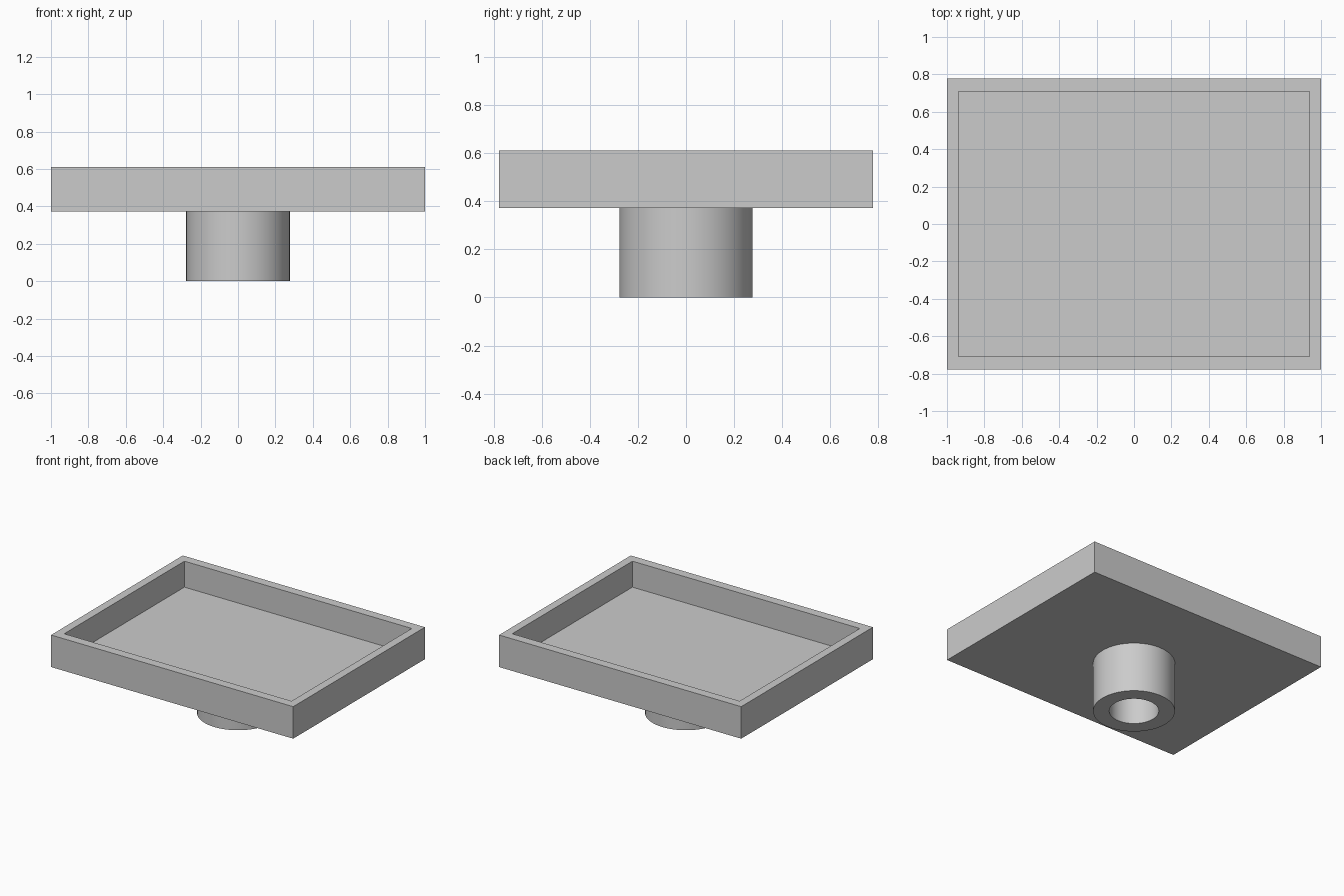
import bpy
import bmesh
import math

if "Cube" in bpy.data.objects:
    bpy.data.objects.remove(bpy.data.objects["Cube"], do_unlink=True)

GREY = (0.6, 0.6, 0.6, 1)
mat = bpy.data.materials.new("plain grey")
mat.use_nodes = True
mat.diffuse_color = GREY
mat.node_tree.nodes["Principled BSDF"].inputs["Base Color"].default_value = GREY

BASE, FLOOR, TOP = 0.372, 0.417, 0.611


def finish(name, bm):
    bmesh.ops.recalc_face_normals(bm, faces=bm.faces)
    mesh = bpy.data.meshes.new(name)
    bm.to_mesh(mesh)
    bm.free()
    mesh.materials.append(mat)
    obj = bpy.data.objects.new(name, mesh)
    bpy.context.collection.objects.link(obj)
    return obj


def loft(bm, rings):
    """Join consecutive vertex rings with quads."""
    for a, b in zip(rings, rings[1:]):
        n = len(a)
        for i in range(n):
            j = (i + 1) % n
            bm.faces.new((a[i], a[j], b[j], b[i]))


# Tray: rectangular rings from the underside, over the rim, down to the floor
bm = bmesh.new()
rings = []
for x, y, z in [(1, 0.777, BASE), (1, 0.777, TOP), (0.939, 0.709, TOP), (0.939, 0.709, FLOOR)]:
    corners = [(-x, -y), (x, -y), (x, y), (-x, y)]
    rings.append([bm.verts.new((cx, cy, z)) for cx, cy in corners])
loft(bm, rings)
bm.faces.new(rings[0])
bm.faces.new(rings[-1])
finish("tray", bm)

# Hollow stem: a tube open at the bottom, closed above by the tray
bm = bmesh.new()
SIDES = 64
rings = []
for r, z in [(0.277, BASE), (0.277, 0), (0.168, 0), (0.168, BASE)]:
    angles = [2 * math.pi * i / SIDES for i in range(SIDES)]
    rings.append([bm.verts.new((r * math.cos(a), r * math.sin(a), z)) for a in angles])
loft(bm, rings + rings[:1])
stem = finish("stem", bm)

bpy.ops.object.select_all(action="DESELECT")
stem.select_set(True)
bpy.context.view_layer.objects.active = stem
bpy.ops.object.shade_smooth_by_angle(angle=math.radians(30))
